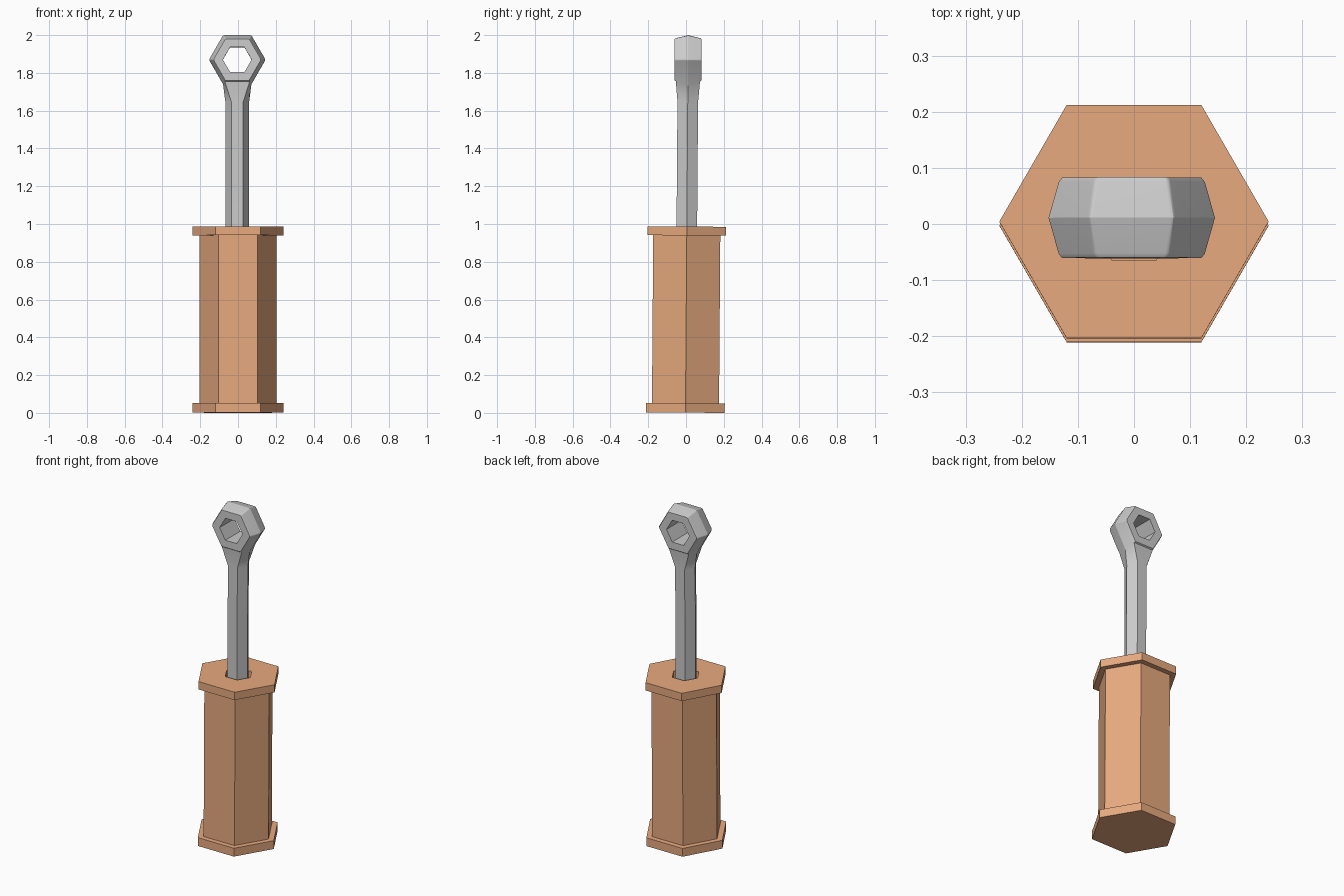
import bpy, bmesh
from math import cos, sin, pi, radians

if "Cube" in bpy.data.objects:
    bpy.data.objects.remove(bpy.data.objects["Cube"])

TILT = 0.0075          # the whole piston leans back very slightly
OFFSET = (0, -0.003, 0.0015)


def finish(name, bm, color=None):
    bmesh.ops.recalc_face_normals(bm, faces=bm.faces)
    mesh = bpy.data.meshes.new(name)
    bm.to_mesh(mesh)
    bm.free()
    obj = bpy.data.objects.new(name, mesh)
    bpy.context.collection.objects.link(obj)
    obj.location = OFFSET
    obj.rotation_euler = (-TILT, 0, 0)
    if color:
        mat = bpy.data.materials.new(name + "_paint")
        mat.diffuse_color = color
        mat.use_nodes = True
        mat.node_tree.nodes["Principled BSDF"].inputs["Base Color"].default_value = mat.diffuse_color
        mesh.materials.append(mat)
    return obj


def bridge(bm, a, b):
    """Join two equal rings with quads; returns the faces by side."""
    n = len(a)
    return [bm.faces.new((a[i], a[(i + 1) % n], b[(i + 1) % n], b[i])) for i in range(n)]


def hex_ring(bm, r, z, x=0.0):
    return [bm.verts.new((x + r * cos(i * pi / 3), r * sin(i * pi / 3), z)) for i in range(6)]


# Hexagonal cylinder body with two flanges and a bore for the rod
bm = bmesh.new()
profile = [(0.24, 0), (0.24, 0.05), (0.205, 0.05), (0.205, 0.938),
           (0.24, 0.938), (0.24, 0.985), (0.079, 0.985), (0.079, 0.05)]
rings = [hex_ring(bm, r, z) for r, z in profile]
for a, b in zip(rings, rings[1:]):
    bridge(bm, a, b)
bm.faces.new(rings[0])
bm.faces.new(rings[-1])
finish("cylinder_body", bm, (0.8, 0.4, 0.21, 1))

# Hexagonal eye at the rod end, rings running around its y axis
bm = bmesh.new()
CX, CY, CZ = -0.004, 0.0, 1.868
section = [(0.076, -0.0715), (0.126, -0.0715), (0.132, -0.064), (0.15, 0),
           (0.132, 0.064), (0.126, 0.0715), (0.076, 0.0715)]
eye = [[bm.verts.new((CX + r * cos(i * pi / 3), CY + y, CZ + r * sin(i * pi / 3)))
        for i in range(6)] for r, y in section]
sides = [bridge(bm, a, b) for a, b in zip(eye, eye[1:] + eye[:1])]

# Open the lowest side of the eye and flow it into the rod
bmesh.ops.delete(bm, geom=[sides[2][4], sides[3][4]], context='FACES_ONLY')
socket = [eye[3][5], eye[4][5], eye[4][4], eye[3][4], eye[2][4], eye[2][5]]
top = hex_ring(bm, 0.063, 1.645, CX)
bottom = hex_ring(bm, 0.063, 0.06, CX)
bridge(bm, socket, top)
bridge(bm, top, bottom)
bm.faces.new(bottom)

# Slightly soften the four free outer corners of the eye
corners = []
for i in range(4):
    for k in range(1, 5):
        corners.append(bm.edges.get((eye[k][i], eye[k + 1][i])))
bmesh.ops.bevel(bm, geom=corners, offset=0.006, segments=2, profile=0.5, affect='EDGES')

rod = finish("piston_rod", bm)
bpy.context.view_layer.objects.active = rod
rod.select_set(True)
bpy.ops.object.shade_smooth_by_angle(angle=radians(25))
normals = rod.modifiers.new("even_normals", 'WEIGHTED_NORMAL')
normals.keep_sharp = True
